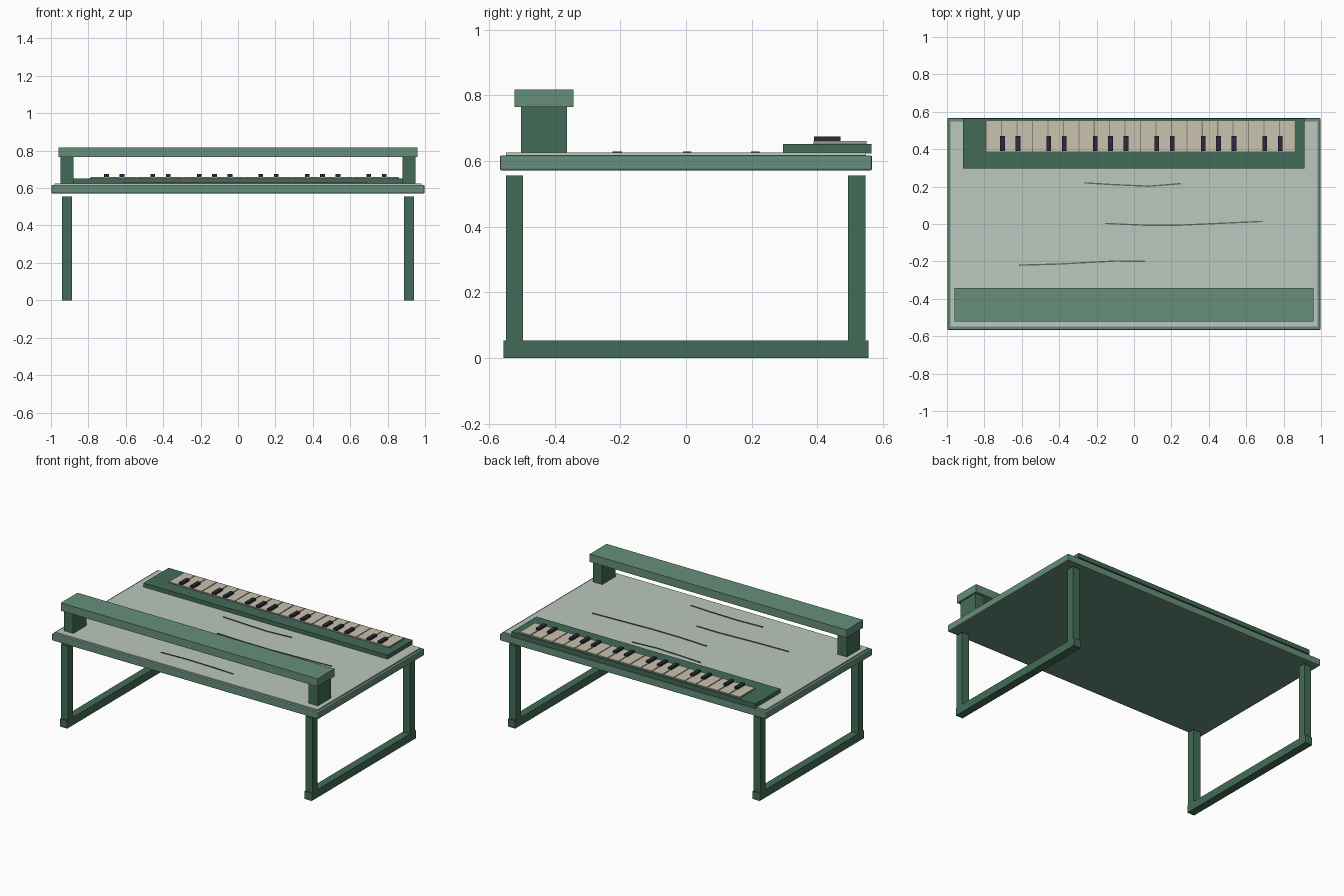
import bpy, bmesh
from mathutils import Vector

if "Cube" in bpy.data.objects:
    bpy.data.objects.remove(bpy.data.objects["Cube"])


def material(name, srgb):
    m = bpy.data.materials.new(name)
    lin = [c / 12.92 if c <= 0.04045 else ((c + 0.055) / 1.055) ** 2.4 for c in srgb]
    m.diffuse_color = (*lin, 1)
    m.use_nodes = True
    m.node_tree.nodes["Principled BSDF"].inputs["Base Color"].default_value = m.diffuse_color
    return m


DARK = material("dark green", (0.26, 0.42, 0.34))
LIGHT = material("sage green", (0.40, 0.56, 0.48))
PALE = material("pale grey green", (0.74, 0.78, 0.75))
CREAM = material("cream", (0.79, 0.76, 0.69))
GAP = material("taupe", (0.54, 0.52, 0.46))
BLACK = material("ink black", (0.16, 0.17, 0.22))
GRAIN = material("grain grey", (0.36, 0.42, 0.39))


def finish(name, bm, mat):
    me = bpy.data.meshes.new(name)
    bm.to_mesh(me)
    bm.free()
    me.materials.append(mat)
    ob = bpy.data.objects.new(name, me)
    bpy.context.collection.objects.link(ob)
    return ob


def add_box(bm, x, y, z):
    verts = bmesh.ops.create_cube(bm, size=1)["verts"]
    for v in verts:
        for i, (a, b) in enumerate((x, y, z)):
            v.co[i] = a + (v.co[i] + 0.5) * (b - a)


def boxes(name, mat, *ranges):
    bm = bmesh.new()
    for r in ranges:
        add_box(bm, *r)
    return finish(name, bm, mat)


# Desk slab with softened edges and a pale pad on top
slab = boxes("desk_slab", LIGHT, ((-0.997, 0.997), (-0.567, 0.567), (0.571, 0.617)))
bevel = slab.modifiers.new("soft edge", "BEVEL")
bevel.width = 0.006
bevel.segments = 2
boxes("desk_pad", PALE, ((-0.98, 0.98), (-0.548, 0.548), (0.615, 0.625)))

# Side frames and shelf posts, one per side
for side, s in (("left", -1), ("right", 1)):
    leg_x = sorted((s * 0.888, s * 0.941))
    for end, y in (("front", (-0.548, -0.496)), ("back", (0.494, 0.546))):
        boxes(f"{side}_{end}_leg", DARK, (leg_x, y, (0.05, 0.556)))
    boxes(f"{side}_runner", DARK, (leg_x, (-0.556, 0.556), (0, 0.053)))
    post_x = sorted((s * 0.88, s * 0.95))
    boxes(f"{side}_shelf_post", DARK, (post_x, (-0.503, -0.362), (0.62, 0.768)))

# Raised shelf board
boxes("shelf_board", LIGHT, ((-0.96, 0.96), (-0.522, -0.343), (0.765, 0.818)))

# Keyboard body and key bed
boxes("keyboard_body", DARK, ((-0.914, 0.911), (0.296, 0.565), (0.622, 0.652)))
boxes("key_bed", GAP, ((-0.79, 0.86), (0.388, 0.55), (0.65, 0.656)))

# Twenty natural keys with the raised keys between them
LEFT, PITCH, COUNT = -0.79, 0.0825, 20
naturals, sharps = [], []
for i in range(COUNT):
    x = LEFT + i * PITCH
    naturals.append(((x + 0.003, x + PITCH - 0.003), (0.388, 0.55), (0.653, 0.66)))
    if i and i % 7 not in (3, 6) and i % 7 != 0 or i in (7, 14):
        sharps.append(((x - 0.008, x + 0.017), (0.39, 0.47), (0.66, 0.674)))
    # 3-group of raised keys sits on boundaries 7, 8, 9; pair on 11, 12 (and 4, 5)
sharps = [((LEFT + i * PITCH - 0.008, LEFT + i * PITCH + 0.017), (0.39, 0.47), (0.66, 0.674))
          for i in range(1, COUNT) if i % 7 not in (3, 6)]
boxes("natural_keys", CREAM, *naturals)
boxes("raised_keys", BLACK, *sharps)

# Thin grain strokes on the pad
strokes = (
    ((-0.265, 0.22), (-0.12, 0.211), (0.08, 0.202), (0.25, 0.216)),
    ((-0.155, 0.003), (0.05, -0.006), (0.25, -0.006), (0.69, 0.014)),
    ((-0.615, -0.22), (-0.4, -0.214), (-0.1, -0.198), (0.06, -0.2)),
    ((-0.28, -0.42), (-0.1, -0.412), (0.1, -0.416), (0.26, -0.424)),
)
bm = bmesh.new()
for path in strokes:
    for (x0, y0), (x1, y1) in zip(path, path[1:]):
        a, b = Vector((x0, y0, 0)), Vector((x1, y1, 0))
        off = (b - a).normalized().cross(Vector((0, 0, 1))) * 0.0035
        corners = [bm.verts.new(p + Vector((0, 0, 0.6245))) for p in (a + off, b + off, b - off, a - off)]
        base = bm.faces.new(corners)
        top = bmesh.ops.extrude_face_region(bm, geom=[base])["geom"]
        for v in (g for g in top if isinstance(g, bmesh.types.BMVert)):
            v.co.z += 0.0045
bmesh.ops.recalc_face_normals(bm, faces=bm.faces)
finish("grain_strokes", bm, GRAIN)
